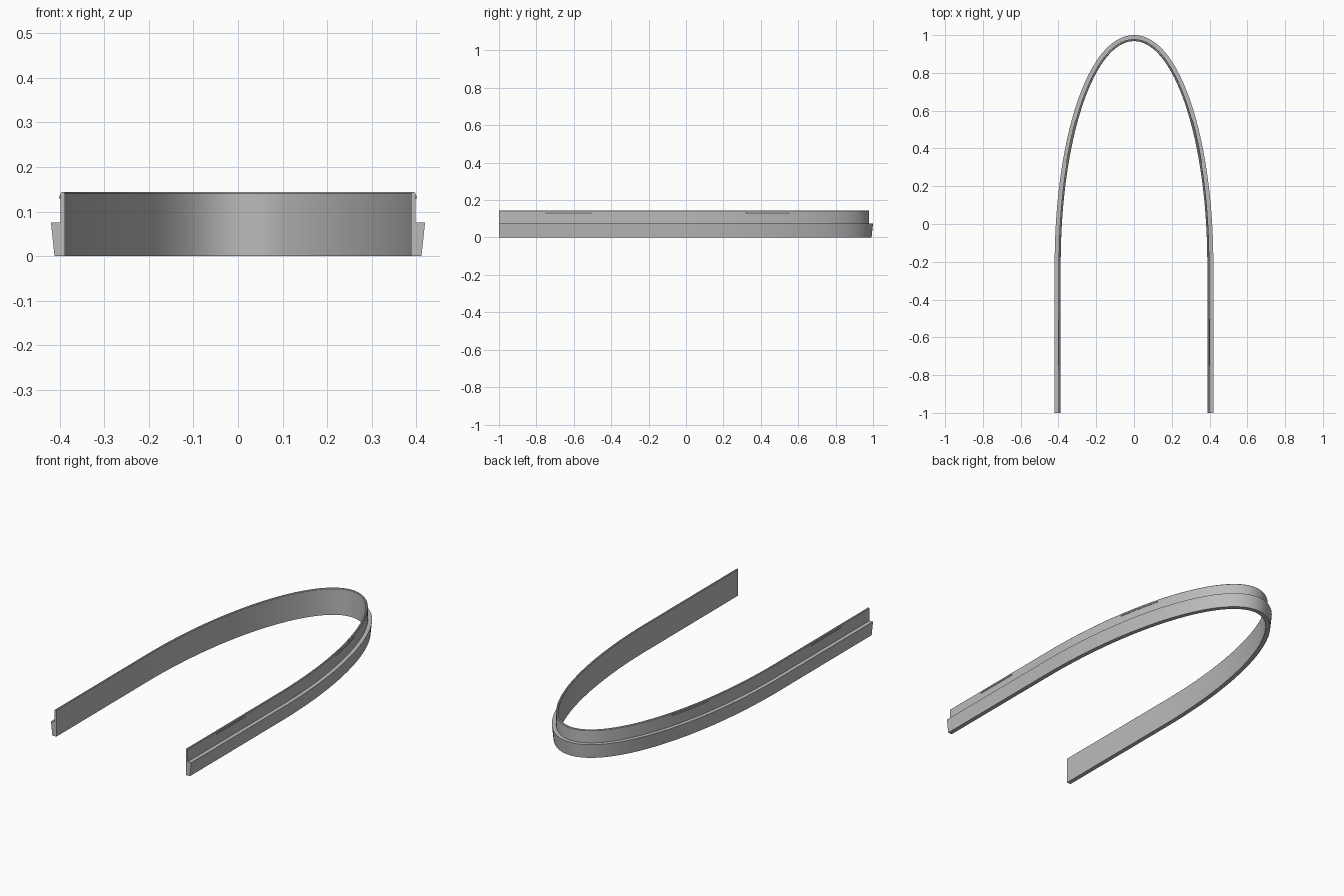
import bpy
import bmesh
import math
from mathutils import Vector

if "Cube" in bpy.data.objects:
    bpy.data.objects.remove(bpy.data.objects["Cube"])

HALF_WIDTH, ARCH_HEIGHT, SPRING_Y = 0.388, 1.178, -0.21

grey = bpy.data.materials.new("plain grey")
grey.use_nodes = True
colour = (0.5, 0.5, 0.5, 1)
grey.diffuse_color = colour
grey.node_tree.nodes["Principled BSDF"].inputs["Base Color"].default_value = colour


def arch_point(t):
    """Point and outward direction on the inner half ellipse."""
    point = Vector((HALF_WIDTH * math.cos(t), SPRING_Y + ARCH_HEIGHT * math.sin(t), 0))
    normal = Vector((math.cos(t) / HALF_WIDTH, math.sin(t) / ARCH_HEIGHT, 0)).normalized()
    return point, normal


def side_point(y, side):
    """Point and outward direction on one side at a given depth."""
    if y <= SPRING_Y:
        return Vector((side * HALF_WIDTH, y, 0)), Vector((side, 0, 0))
    point, normal = arch_point(math.asin((y - SPRING_Y) / ARCH_HEIGHT))
    point.x *= side
    normal.x *= side
    return point, normal


def sweep(name, path, profile):
    """Carry a closed (outward, height) profile along the path and cap the ends."""
    bm = bmesh.new()
    rings = [[bm.verts.new(p + n * out + Vector((0, 0, z))) for out, z in profile]
             for p, n in path]
    count = len(profile)
    for a, b in zip(rings, rings[1:]):
        for i in range(count):
            j = (i + 1) % count
            bm.faces.new((a[i], a[j], b[j], b[i]))
    bm.faces.new(rings[0])
    bm.faces.new(rings[-1])
    bmesh.ops.recalc_face_normals(bm, faces=bm.faces)
    mesh = bpy.data.meshes.new(name)
    bm.to_mesh(mesh)
    bm.free()
    mesh.materials.append(grey)
    obj = bpy.data.objects.new(name, mesh)
    bpy.context.collection.objects.link(obj)
    bpy.ops.object.select_all(action="DESELECT")
    obj.select_set(True)
    bpy.context.view_layer.objects.active = obj
    bpy.ops.object.shade_smooth_by_angle(angle=math.radians(30))
    return obj


# Arched rail: thin upper wall above a thicker, slightly flared lower ledge
rail_path = [side_point(-1, 1)]
rail_path += [arch_point(math.pi * i / 128) for i in range(129)]
rail_path.append(side_point(-1, -1))
rail_profile = [(0, 0), (0.024, 0), (0.032, 0.075), (0.011, 0.075),
                (0.011, 0.141), (0.008, 0.144), (0.003, 0.144), (0, 0.141)]
sweep("arched_rail", rail_path, rail_profile)

# Snap ridges: slim rounded beads near the top of the upper wall
bead_profile = [(0.009, 0.127), (0.0125, 0.128), (0.014, 0.132),
                (0.0125, 0.136), (0.009, 0.137)]
for side, side_name in ((1, "left"), (-1, "right")):
    for place, start, end in (("front", -0.753, -0.503), ("rear", 0.32, 0.55)):
        path = [side_point(start + (end - start) * i / 16, side) for i in range(17)]
        sweep(f"{place}_{side_name}_snap_ridge", path, bead_profile)
